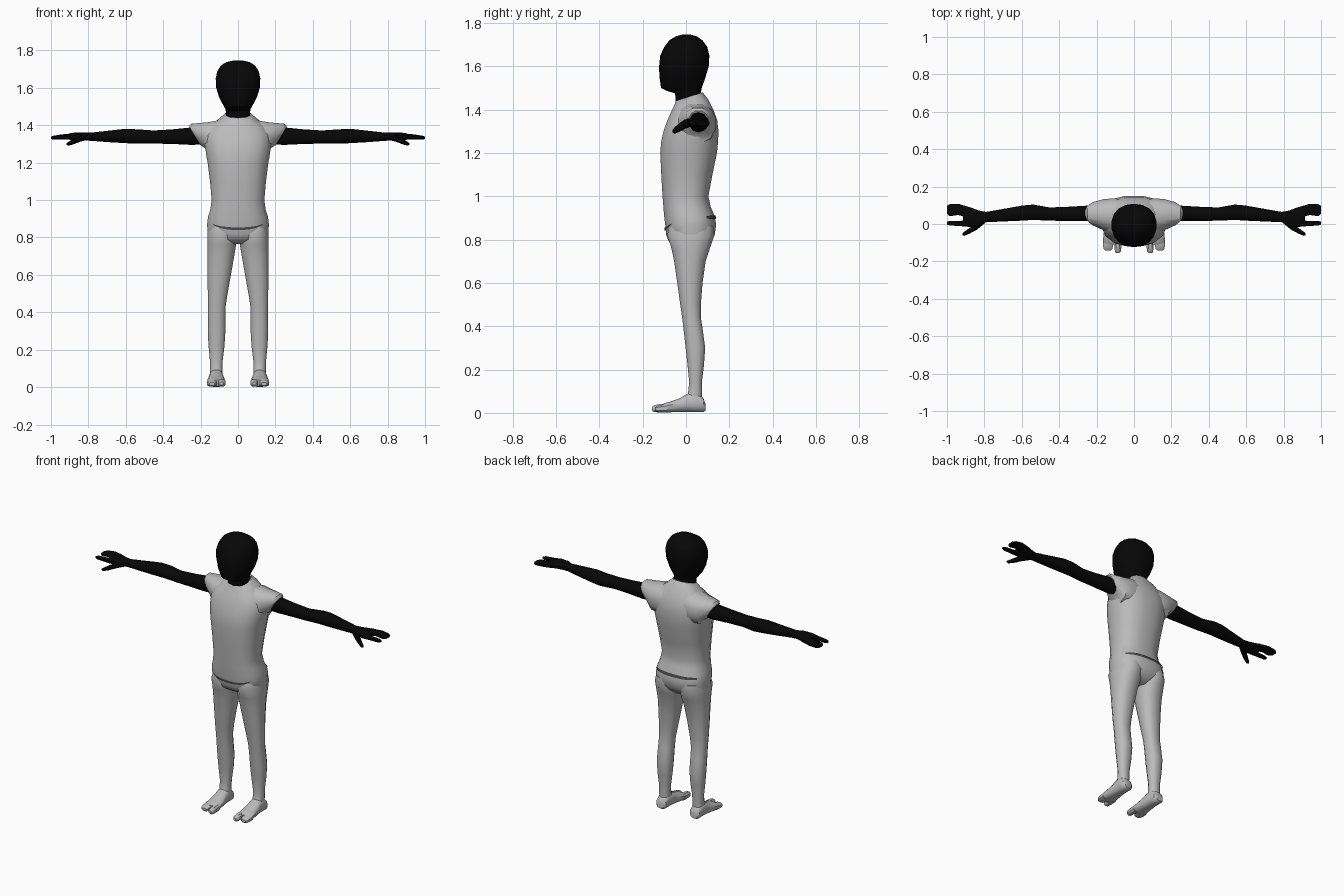
import bpy, bmesh, math

def material(name, value):
    m = bpy.data.materials.new(name)
    m.diffuse_color = (value, value, value, 1)
    return m

BLACK = material("black skin", 0.002)
GREY = material("light grey cloth", 0.5)
DARK = material("dark grey seam", 0.07)

def ring_point(sec, a, axis, power):
    """Point on a rounded-box section (t, u0, u1, v0, v1, tilt)."""
    t, u0, u1, v0, v1 = sec[:5]
    tilt = sec[5] if len(sec) > 5 else 0
    c, s = math.cos(a), math.sin(a)
    u = (u0 + u1) / 2 + (u1 - u0) / 2 * math.copysign(abs(c) ** power, c)
    v = (v0 + v1) / 2 + (v1 - v0) / 2 * math.copysign(abs(s) ** power, s)
    t += tilt * v
    return {"x": (t, u, v), "y": (u, t, v), "z": (u, v, t)}[axis]

def finish(name, bm, mat, mirror, angle=40):
    bmesh.ops.recalc_face_normals(bm, faces=bm.faces[:])
    me = bpy.data.meshes.new(name)
    bm.to_mesh(me)
    bm.free()
    me.materials.append(mat)
    ob = bpy.data.objects.new(name, me)
    bpy.context.collection.objects.link(ob)
    if mirror:
        ob.modifiers.new("mirror", "MIRROR").use_mirror_merge = False
    bpy.ops.object.select_all(action="DESELECT")
    ob.select_set(True)
    bpy.context.view_layer.objects.active = ob
    bpy.ops.object.shade_smooth_by_angle(angle=math.radians(angle))
    return ob

def tube(name, axis, secs, mat, n=12, power=0.85, mirror=False):
    bm = bmesh.new()
    rings = [[bm.verts.new(ring_point(s, math.tau * (i + 0.5) / n, axis, power))
              for i in range(n)] for s in secs]
    for r, q in zip(rings, rings[1:]):
        for i in range(n):
            j = (i + 1) % n
            bm.faces.new((r[i], r[j], q[j], q[i]))
    bm.faces.new(rings[0])
    bm.faces.new(rings[-1])
    return finish(name, bm, mat, mirror)

# Head with neck: z, x range, y range
tube("head", "z", [
    (1.40, -.055, .055, -.035, .06, .4), (1.44, -.066, .066, -.048, .073, .3),
    (1.475, -.066, .066, -.05, .07), (1.487, -.068, .068, -.09, .07),
    (1.50, -.076, .076, -.115, .073), (1.55, -.103, .103, -.123, .09),
    (1.60, -.118, .118, -.124, .105), (1.65, -.121, .121, -.119, .108),
    (1.69, -.112, .112, -.10, .098), (1.72, -.092, .092, -.077, .076),
    (1.738, -.062, .062, -.048, .05), (1.746, -.025, .025, -.02, .022)],
    BLACK, 18, 0.9)

# Shirt and hips
TORSO = [
    (.765, -.07, .07, -.04, .08), (.79, -.125, .125, -.08, .11),
    (.82, -.164, .164, -.093, .134), (.87, -.168, .168, -.098, .141),
    (.91, -.163, .163, -.103, .134), (.95, -.150, .150, -.106, .116),
    (1.0, -.143, .143, -.11, .105), (1.1, -.152, .152, -.116, .124),
    (1.2, -.165, .165, -.121, .145), (1.25, -.174, .174, -.117, .15),
    (1.3, -.180, .180, -.106, .152), (1.35, -.178, .178, -.088, .146),
    (1.395, -.150, .150, -.068, .13), (1.425, -.105, .105, -.058, .105, .2),
    (1.455, -.068, .068, -.048, .078, .32)]
tube("shirt_and_hips", "z", TORSO, GREY, 16, 0.8)

# Shoulder and sleeve: x, y range, z range, slanted cuff
tube("sleeve", "x", [
    (.04, -.05, .13, 1.24, 1.435), (.11, -.05, .14, 1.24, 1.428),
    (.165, -.035, .135, 1.245, 1.418), (-.595, -.008, .118, 1.27, 1.41, .6),
    (-.575, .012, .104, 1.293, 1.395, .6)], GREY, 12, 0.85, True)

# Arm down to the palm
tube("arm", "x", [
    (.17, .02, .098, 1.298, 1.385), (.25, .015, .1, 1.295, 1.388),
    (.35, .015, .094, 1.30, 1.378), (.45, .016, .09, 1.302, 1.372),
    (.54, .02, .106, 1.302, 1.378), (.60, .016, .1, 1.304, 1.381),
    (.70, .012, .082, 1.310, 1.37), (.79, .008, .066, 1.317, 1.36),
    (.83, -.012, .074, 1.318, 1.362), (.87, -.018, .09, 1.320, 1.361),
    (.90, -.014, .098, 1.322, 1.357), (.915, .0, .09, 1.327, 1.352)],
    BLACK, 10, 0.9, True)

# Fingers and thumb
tube("outer_fingers", "x", [
    (.88, .03, .092, 1.323, 1.358), (.94, .046, .11, 1.324, 1.352),
    (.985, .04, .108, 1.323, 1.345), (1.0, .052, .098, 1.326, 1.339)],
    BLACK, 8, 0.75, True)
tube("index_finger", "x", [
    (.87, -.018, .022, 1.322, 1.356), (.93, -.012, .018, 1.322, 1.348),
    (.985, -.009, .018, 1.322, 1.344), (1.0, -.003, .012, 1.327, 1.339)],
    BLACK, 8, 0.9, True)
tube("thumb", "x", [
    (.80, .0, .04, 1.322, 1.352), (.84, -.032, .012, 1.312, 1.347),
    (.88, -.053, -.02, 1.297, 1.328), (.907, -.064, -.04, 1.290, 1.312),
    (.918, -.06, -.05, 1.295, 1.304)], BLACK, 8, 0.9, True)

# Legs
tube("leg", "z", [
    (.86, .02, .155, -.08, .13), (.82, .004, .165, -.09, .134),
    (.76, .008, .166, -.07, .113), (.70, .018, .166, -.057, .093),
    (.60, .036, .165, -.042, .078), (.50, .054, .163, -.028, .07),
    (.44, .064, .161, -.019, .07), (.38, .066, .162, -.012, .079),
    (.30, .066, .163, -.003, .09), (.22, .071, .159, .006, .084),
    (.14, .081, .151, .014, .074), (.09, .083, .15, .008, .075),
    (.04, .083, .15, -.01, .075)], GREY, 12, 0.85, True)

# Feet and toes
tube("foot", "y", [
    (.09, .095, .142, .01, .042), (.08, .083, .152, .003, .07),
    (.05, .08, .154, .002, .098), (.01, .078, .156, .003, .092),
    (-.03, .072, .161, .004, .068), (-.075, .067, .166, .002, .052),
    (-.10, .068, .166, .001, .045), (-.11, .075, .16, .006, .038)],
    GREY, 12, 0.8, True)
tube("big_toe", "y", [
    (-.085, .066, .108, .002, .045), (-.125, .066, .106, .001, .041),
    (-.148, .07, .103, .003, .036), (-.156, .078, .097, .01, .029)],
    GREY, 8, 0.8, True)
tube("small_toes", "y", [
    (-.085, .108, .167, .001, .043), (-.115, .11, .168, .001, .038),
    (-.135, .115, .163, .003, .033), (-.143, .124, .154, .009, .026)],
    GREY, 8, 0.8, True)

def hip_point(z, a, out=0.003):
    """Point just outside the hip surface at a height and angle."""
    for lo, hi in zip(TORSO, TORSO[1:]):
        if lo[0] <= z <= hi[0]:
            f = (z - lo[0]) / (hi[0] - lo[0])
            s = [p + f * (q - p) for p, q in zip(lo, hi)]
            x, y, _ = ring_point(s, a, "z", 0.8)
            return (x + out * math.cos(a), y + out * math.sin(a), z)

def seam(name, a0, a1, height, half):
    """Thin strip following the hips; height and half-width vary along it."""
    bm = bmesh.new()
    steps = 24
    rows = []
    for i in range(steps + 1):
        f = 2 * i / steps - 1
        a = math.radians(a0 + (a1 - a0) * i / steps)
        z, h = height(f), half(f)
        rows.append([bm.verts.new(hip_point(z + d, a)) for d in (-h, h)])
    for p, q in zip(rows, rows[1:]):
        bm.faces.new((p[0], q[0], q[1], p[1]))
    finish(name, bm, DARK, False)

# Gap between shirt hem and trousers, front and back
seam("front_seam", 222, 318, lambda f: .847 + .025 * f * f, lambda f: .007 - .005 * f * f)
seam("back_seam", 35, 145, lambda f: .903, lambda f: .009 - .003 * f * f)
